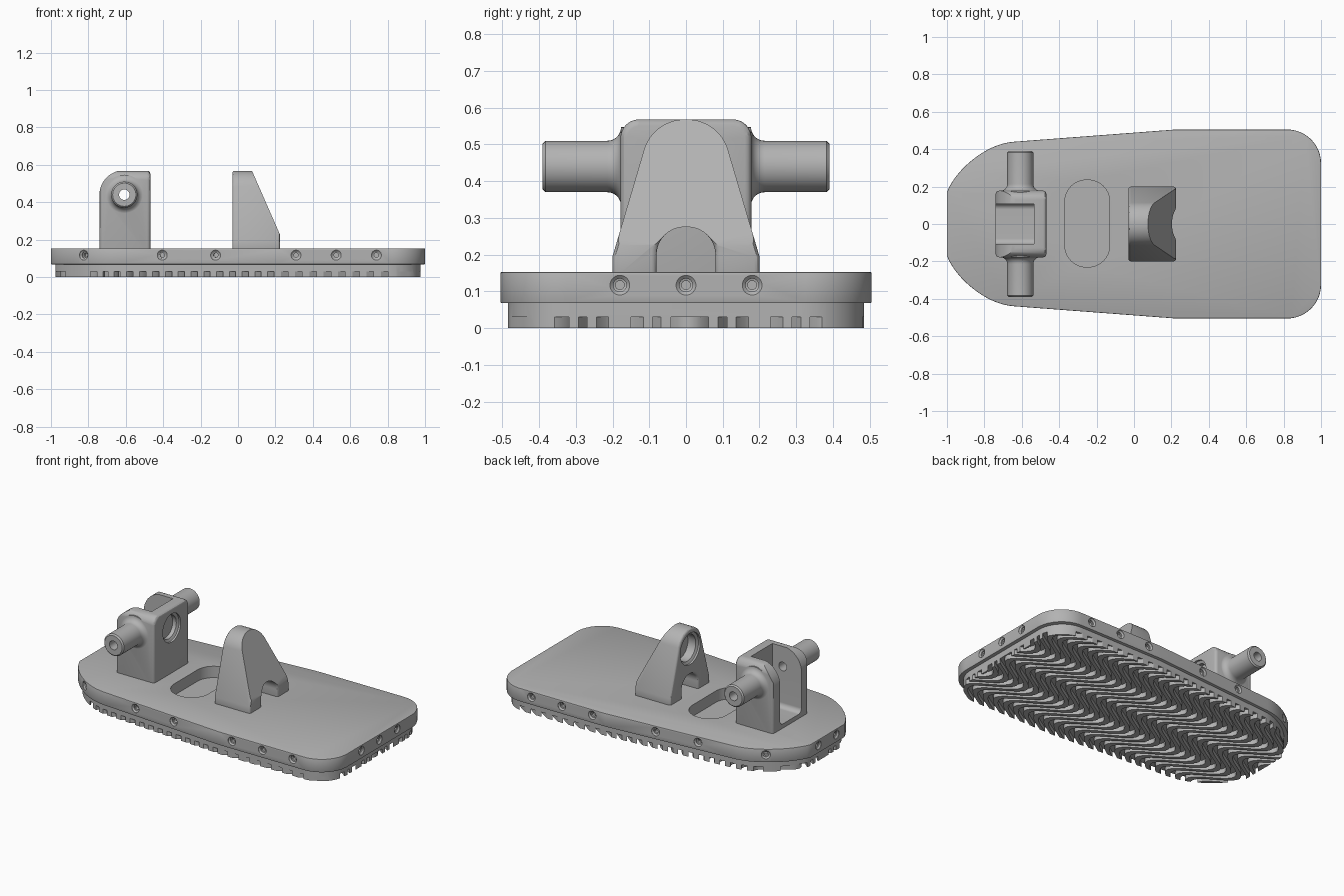
import bpy, bmesh, math
from mathutils import Vector
from mathutils.geometry import interpolate_bezier

if "Cube" in bpy.data.objects:
    bpy.data.objects.remove(bpy.data.objects["Cube"])

grey = bpy.data.materials.new("plain grey")
grey.use_nodes = True
colour = (0.45, 0.45, 0.45, 1)
grey.diffuse_color = colour
grey.node_tree.nodes["Principled BSDF"].inputs["Base Color"].default_value = colour


def finish(name, bm):
    bmesh.ops.recalc_face_normals(bm, faces=bm.faces)
    mesh = bpy.data.meshes.new(name)
    bm.to_mesh(mesh)
    bm.free()
    mesh.materials.append(grey)
    ob = bpy.data.objects.new(name, mesh)
    bpy.context.collection.objects.link(ob)
    return ob


def prism(name, polys, axis, lo, hi):
    """Extrude flat outlines along an axis."""
    place = {"x": lambda u, v, w: (w, u, v),
             "y": lambda u, v, w: (u, w, v),
             "z": lambda u, v, w: (u, v, w)}[axis]
    bm = bmesh.new()
    for poly in polys:
        a = [bm.verts.new(place(u, v, lo)) for u, v in poly]
        b = [bm.verts.new(place(u, v, hi)) for u, v in poly]
        bm.faces.new(a)
        bm.faces.new(b)
        for i in range(len(a)):
            bm.faces.new((a[i - 1], a[i], b[i], b[i - 1]))
    return finish(name, bm)


def lathe(name, profile, origin, direction, steps=40):
    """Turn (radius, distance) points around a line."""
    bm = bmesh.new()
    axis = Vector(direction).normalized()
    side = axis.orthogonal().normalized()
    vs = [bm.verts.new(Vector(origin) + axis * d + side * r) for r, d in profile]
    es = [bm.edges.new(pair) for pair in zip(vs, vs[1:])]
    bmesh.ops.spin(bm, geom=vs + es, cent=origin, axis=axis,
                   angle=math.tau, steps=steps)
    bmesh.ops.remove_doubles(bm, verts=bm.verts, dist=0.0001)
    return finish(name, bm)


def rounded(corners, n=10):
    """Outline with a fillet radius on each (u, v, radius) corner."""
    out = []
    for i, (u, v, r) in enumerate(corners):
        p = Vector((u, v))
        if r == 0:
            out.append(p)
            continue
        d1 = (Vector(corners[i - 1][:2]) - p).normalized()
        d2 = (Vector(corners[(i + 1) % len(corners)][:2]) - p).normalized()
        half = d1.angle(d2) / 2
        c = p + (d1 + d2).normalized() * r / math.sin(half)
        a = p + d1 * r / math.tan(half) - c
        b = p + d2 * r / math.tan(half) - c
        out += [c + a.lerp(b, k / n).normalized() * r for k in range(n + 1)]
    return out


def apply_mod(ob, kind, **settings):
    mod = ob.modifiers.new(kind, kind)
    for key, value in settings.items():
        setattr(mod, key, value)
    bpy.context.view_layer.objects.active = ob
    bpy.ops.object.modifier_apply(modifier=mod.name)


def combine(ob, other, operation="DIFFERENCE"):
    apply_mod(ob, "BOOLEAN", object=other, operation=operation, solver="EXACT")
    bpy.data.objects.remove(other)


def bevel(ob, width, segments):
    apply_mod(ob, "BEVEL", width=width, segments=segments,
              limit_method="ANGLE", angle_limit=math.radians(50))


# Pad outline: square heel, tapered sides and rounded toe
W = 0.505
heel = rounded([(0.22, W, 0), (1, W, 0.18), (1, -W, 0.18), (0.22, -W, 0)])
toe = [p.to_2d() for p in interpolate_bezier(
    Vector((-0.64, 0.44, 0)), Vector((-0.80, 0.43, 0)),
    Vector((-0.96, 0.28, 0)), Vector((-1, 0.17, 0)), 16)]
outline = heel + [Vector((p.x, -p.y)) for p in toe] + toe[::-1]

# Base plate with the oval recess
plate = prism("base_plate", [outline], "z", 0.068, 0.153)
bevel(plate, 0.004, 2)
slot = rounded([(-0.37, -0.23, 0.115), (-0.13, -0.23, 0.115),
                (-0.13, 0.235, 0.115), (-0.37, 0.235, 0.115)])
combine(plate, prism("recess_cutter", [slot], "z", 0.08, 0.3))

# Countersunk screw holes around the rim
sites = [((1, y), (-1, 0)) for y in (-0.18, 0, 0.18)]
sites += [((-1, y), (1, 0)) for y in (-0.09, 0.09)]
top = toe[::-1] + heel[:12]
for x in (-0.825, -0.405, -0.12, 0.31, 0.525, 0.74):
    for p, q in zip(top, top[1:]):
        if p.x <= x < q.x:
            y = p.lerp(q, (x - p.x) / (q.x - p.x)).y
            nx, ny = q.y - p.y, p.x - q.x
            sites += [((x, y), (nx, ny)), ((x, -y), (nx, -ny))]
            break
screw = [(0, -0.01), (0.027, -0.01), (0.027, 0.002), (0.018, 0.01),
         (0.018, 0.016), (0.012, 0.018), (0.012, 0.035), (0, 0.035)]
for (x, y), (nx, ny) in sites:
    combine(plate, lathe("screw_cutter", screw, (x, y, 0.117), (nx, ny, 0), 20))

# Sole with wavy tread grooves
sole = prism("tread_sole", [[(p.x * 0.977, p.y * 0.96) for p in outline]],
             "z", 0, 0.07)
ys = [-0.6 + 0.02 * i for i in range(61)]
wave = [(0.1 * math.cos(math.tau * (y - 0.01) / 0.38), y) for y in ys]
grooves = []
for k in range(-11, 19):
    c = -0.256 + 0.0765 * k
    grooves.append([(c + x - 0.019, y) for x, y in wave]
                   + [(c + x + 0.019, y) for x, y in reversed(wave)])
combine(sole, prism("groove_cutter", grooves, "z", -0.05, 0.03))

# Pivot bracket: rounded block, open towards the toe and the top
PX, PZ = -0.608, 0.44
block = rounded([(-0.178, 0.11, 0), (0.178, 0.11, 0),
                 (0.178, 0.568, 0.05), (-0.178, 0.568, 0.05)])
bracket = prism("pivot_bracket", [block], "x", -0.74, -0.468)
bevel(bracket, 0.018, 3)
side = rounded([(-0.741, 0.05, 0), (-0.3, 0.05, 0),
                (-0.3, 0.571, 0), (-0.741, 0.571, 0.132)], 16)
combine(bracket, prism("side_cutter", [side], "y", -0.4, 0.4), "INTERSECT")

# Pivot pins with flared roots
for s in (-1, 1):
    flare = [(0.107 - 0.037 * math.sin(a), 0.214 - 0.037 * math.cos(a))
             for a in [math.pi / 2 * i / 8 for i in range(9)]]
    pin = [(0, 0.15), (0.107, 0.15)] + flare + [(0.07, 0.382), (0.062, 0.39), (0, 0.39)]
    combine(bracket, lathe("pin", pin, (PX, 0, PZ), (0, s, 0)), "UNION")

# Bracket pocket, pin bore and round socket
pocket = rounded([(-0.108, 0.18, 0.03), (0.108, 0.18, 0.03),
                  (0.108, 0.8, 0), (-0.108, 0.8, 0)])
combine(bracket, prism("pocket_cutter", [pocket], "x", -0.9, -0.535))
combine(bracket, lathe("bore_cutter", [(0, -0.5), (0.028, -0.5), (0.028, 0.5), (0, 0.5)],
                       (PX, 0, PZ), (0, 1, 0)))


def socket(ob, x, direction, radius, depth):
    steps = [(0, -0.05), (radius, -0.05), (radius, 0.012),
             (radius - 0.016, 0.02), (radius - 0.016, depth), (0, depth)]
    combine(ob, lathe("socket_cutter", steps, (x, 0, PZ), (direction, 0, 0)))


socket(bracket, -0.468, -1, 0.09, 0.045)

# Sloped stop with an arched foot and a socket facing the bracket
face = rounded([(-0.2, 0.13, 0), (-0.08, 0.13, 0), (-0.08, 0.275, 0.075),
                (0.08, 0.275, 0.075), (0.08, 0.13, 0), (0.2, 0.13, 0),
                (0.2, 0.195, 0), (0.09, 0.568, 0.115),
                (-0.09, 0.568, 0.115), (-0.2, 0.195, 0)], 14)
stop = prism("sloped_stop", [face], "x", -0.03, 0.225)
bevel(stop, 0.014, 3)
slope = [(-0.1, 0.05), (0.302, 0.05), (0.017, 0.7), (-0.1, 0.7)]
combine(stop, prism("slope_cutter", [slope], "y", -0.4, 0.4), "INTERSECT")
socket(stop, -0.03, 1, 0.1, 0.075)

# Smooth shading on the rounded surfaces
bpy.ops.object.select_all(action="DESELECT")
for ob in (plate, sole, bracket, stop):
    ob.select_set(True)
bpy.context.view_layer.objects.active = plate
bpy.ops.object.shade_smooth_by_angle(angle=math.radians(30))
